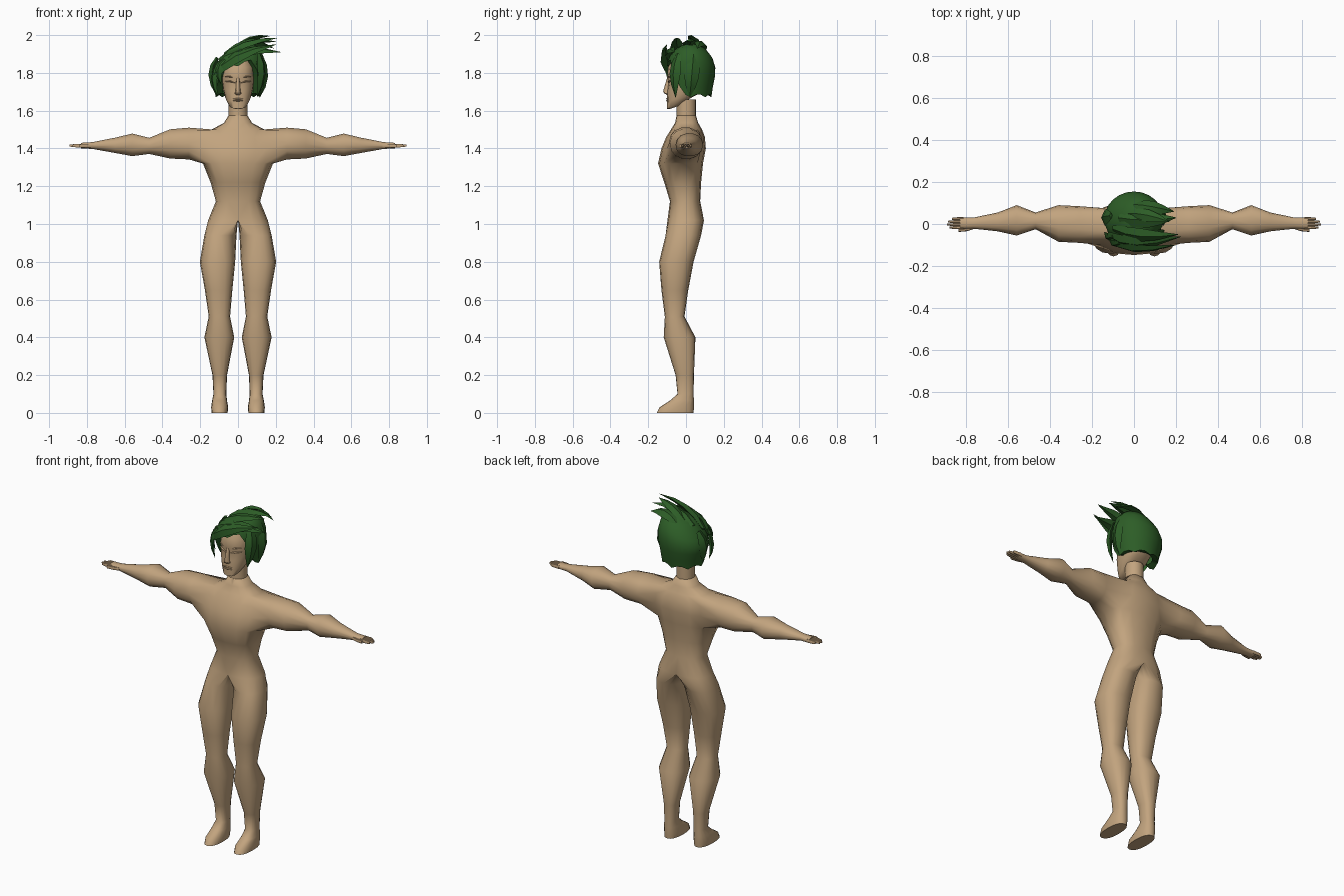
import bpy, bmesh, math
from mathutils import Vector

if "Cube" in bpy.data.objects:
    bpy.data.objects.remove(bpy.data.objects["Cube"])


def material(name, colour):
    mat = bpy.data.materials.new(name)
    mat.use_nodes = True
    mat.diffuse_color = (*colour, 1)
    mat.node_tree.nodes["Principled BSDF"].inputs["Base Color"].default_value = (*colour, 1)
    return mat


skin = material("tan skin", (.54, .37, .21))
green = material("dark green hair", (.026, .11, .02))


def rounded(count, power):
    """Unit rounded-square outline as (cos, sin) pairs; power 1 is a circle."""
    for k in range(count):
        a = math.tau * k / count
        c, s = math.cos(a), math.sin(a)
        yield (math.copysign(abs(c) ** power, c) if abs(c) > 1e-6 else 0,
               math.copysign(abs(s) ** power, s) if abs(s) > 1e-6 else 0)


def level_ring(z, x_in, x_out, y_front, y_back, count=16, power=.85, tilt=0):
    """Horizontal cross-section, optionally rising towards the back."""
    cx, rx = (x_in + x_out) / 2, (x_out - x_in) / 2
    cy, ry = (y_front + y_back) / 2, (y_back - y_front) / 2
    return [Vector((cx + rx * c, cy + ry * s, z + tilt * ry * s))
            for c, s in rounded(count, power)]


def cross_ring(x, z_low, z_high, y_front, y_back, count=14, power=.9):
    """Cross-section facing sideways, for limbs that run along x."""
    cz, rz = (z_low + z_high) / 2, (z_high - z_low) / 2
    cy, ry = (y_front + y_back) / 2, (y_back - y_front) / 2
    return [Vector((x, cy + ry * c, cz + rz * s)) for c, s in rounded(count, power)]


def loft(bm, rings, cap_start=True, cap_end=True):
    """Skin a list of equal rings; returns vertex rows and face rows."""
    rows = [[bm.verts.new(p) for p in ring] for ring in rings]
    faces = []
    for low, high in zip(rows, rows[1:]):
        n = len(low)
        faces.append([bm.faces.new((low[k], low[(k + 1) % n], high[(k + 1) % n], high[k]))
                      for k in range(n)])
    if cap_start:
        bm.faces.new(rows[0][::-1])
    if cap_end:
        bm.faces.new(rows[-1])
    return rows, faces


def finish(bm, name, mat, mirrored=False, angle=60):
    bmesh.ops.recalc_face_normals(bm, faces=bm.faces[:])
    mesh = bpy.data.meshes.new(name)
    bm.to_mesh(mesh)
    bm.free()
    mesh.materials.append(mat)
    obj = bpy.data.objects.new(name, mesh)
    bpy.context.collection.objects.link(obj)
    bpy.ops.object.select_all(action='DESELECT')
    obj.select_set(True)
    bpy.context.view_layer.objects.active = obj
    bpy.ops.object.shade_smooth_by_angle(angle=math.radians(angle))
    if mirrored:
        obj.modifiers.new("Mirror", 'MIRROR').merge_threshold = .0005
    return obj


# Half body: foot, leg, pelvis and torso as one skin (z, inner x, outer x, front y, back y)
bm = bmesh.new()
leg = [(0, .055, .14, -.155, .04), (.03, .052, .142, -.14, .042), (.065, .058, .137, -.085, .042),
       (.1, .062, .13, -.045, .04), (.2, .058, .135, -.055, .042), (.4, .02, .178, -.118, .05),
       (.51, .042, .155, -.112, -.008), (.65, .03, .175, -.13, .012), (.8, .015, .202, -.142, .04),
       (.94, .008, .178, -.108, .08)]
# Torso levels (z, half width, front y, back y) centred on the mirror plane
torso = [(1.02, .158, -.098, .095), (1.12, .117, -.085, .075), (1.22, .145, -.115, .08),
         (1.32, .185, -.148, .09), (1.4, .2, -.13, .105), (1.46, .19, -.105, .1),
         (1.5, .14, -.08, .085), (1.535, .075, -.058, .065), (1.575, .05, -.05, .052)]
rings = [level_ring(*row) for row in leg]
rings += [level_ring(z, -w, w, f, b, power=.8) for z, w, f, b in torso]
for ring in rings:
    for p in ring:
        p.x = max(p.x, 0)
rows, faces = loft(bm, rings)

# Open the side of the chest and bridge the arm into it
first = len(leg) + 3
hole = [faces[r][k] for r in range(first, first + 3) for k in (14, 15, 0, 1)]
rim = [e for e in {e for f in hole for e in f.edges}
       if sum(f in hole for f in e.link_faces) == 1]
bmesh.ops.delete(bm, geom=hole, context='FACES')
arm = [(.26, 1.34, 1.512, -.09, .085), (.36, 1.345, 1.503, -.085, .09),
       (.47, 1.37, 1.457, -.025, .055), (.56, 1.358, 1.48, -.055, .09),
       (.65, 1.375, 1.458, -.035, .055), (.77, 1.397, 1.434, -.022, .03),
       (.83, 1.4, 1.43, -.024, .032)]
arm_rows, _ = loft(bm, [cross_ring(*row) for row in arm], cap_start=False)
start = arm_rows[0]
arm_edges = [bm.edges.get((start[k], start[k - 1])) for k in range(len(start))]
bmesh.ops.bridge_loops(bm, edges=rim + arm_edges)
inner = [f for f in bm.faces if all(abs(v.co.x) < 1e-5 for v in f.verts)]
bmesh.ops.delete(bm, geom=inner, context='FACES')
finish(bm, "body", skin, mirrored=True, angle=75)

# Fingers and thumb
bm = bmesh.new()
for k, tip in enumerate((.88, .892, .888, .87)):
    y = -.017 + k * .014
    loft(bm, [cross_ring(x, 1.415 - t, 1.415 + t, y - t * .7, y + t * .7, 6)
              for x, t in ((.815, .011), (.86, .01), (tip, .006))])
loft(bm, [cross_ring(x, 1.405, 1.423, y - .007, y + .007, 6)
          for x, y in ((.765, -.017), (.8, -.028), (.838, -.031))])
finish(bm, "fingers", skin, mirrored=True)

# Neck
bm = bmesh.new()
loft(bm, [level_ring(z, -.05, .05, -.05, .053, power=1) for z in (1.56, 1.66)])
finish(bm, "neck", skin)

# Head (z, half width, front y, back y, rise towards the back)
bm = bmesh.new()
skull = [(1.62, .03, -.088, -.02, .35), (1.637, .05, -.1, .02, .45), (1.67, .068, -.1, .07, .25),
         (1.715, .08, -.1, .105, .1), (1.752, .086, -.093, .115, 0), (1.775, .086, -.1, .118, 0),
         (1.83, .085, -.095, .115, 0), (1.89, .06, -.06, .085, 0)]
loft(bm, [level_ring(z, -w, w, f, b, tilt=t) for z, w, f, b, t in skull])
finish(bm, "head", skin)

# Face details: nose, lips, then brows and eyelids
bm = bmesh.new()
loft(bm, [level_ring(z, -w, w, f, -.08, 8) for z, w, f in
          ((1.683, .012, -.1), (1.692, .018, -.116), (1.703, .013, -.121), (1.775, .008, -.1))])
for z in (1.653, 1.663):
    loft(bm, [cross_ring(x, z - t, z + t, -.1 - t, -.09, 6)
              for x, t in ((-.027, .001), (0, .005), (.027, .001))])
finish(bm, "nose_and_lips", skin)
bm = bmesh.new()
for z, t in ((1.778, .006), (1.753, .005)):
    loft(bm, [cross_ring(x, z + lift - s * t, z + lift + s * t, y - s * t, y + .02, 6)
              for x, y, lift, s in ((.014, -.092, -.006, .3), (.04, -.09, .002, 1),
                                    (.068, -.07, .002, .3))])
finish(bm, "brows_and_eyelids", skin, mirrored=True)

# Hair cap: a slanted dome whose lower edge opens over the face
SEGMENTS, CROWN, WIDEST = 24, 1.945, 1.8


def hair_edge(a):
    off_front = abs((math.degrees(a) + 90 + 180) % 360 - 180)
    blend = min(1, max(0, (off_front - 38) / 30))
    return 1.85 - .165 * blend


def hair_point(a, t, shrink=1):
    z = CROWN - (CROWN - hair_edge(a)) * t
    if z > WIDEST:
        r = max(0, 1 - ((z - WIDEST) / (CROWN - WIDEST)) ** 2.2) ** .5
    else:
        r = 1 - (WIDEST - z) * 1.5
    x, y = .143 * r * math.cos(a) * shrink, .025 + .132 * r * math.sin(a) * shrink
    lean = .36 * max(0, min(1, (z - 1.74) / .15))
    return Vector((x, y, z + lean * x))


bm = bmesh.new()
angles = [math.tau * k / SEGMENTS for k in range(SEGMENTS)]
cap = [[hair_point(a, t) for a in angles] for t in (.03, .12, .28, .45, .65, .85, 1)]
for k in range(0, SEGMENTS, 3):
    cap[-1][k].z -= .014
cap.append([hair_point(a, .97, .7) for a in angles])
loft(bm, cap, cap_end=False)
finish(bm, "hair_cap", green, angle=40)

# Hair locks: bent, flat, tapering tufts (root, bend, tip, width)
bm = bmesh.new()


def lock(root, bend, tip, width):
    root, bend, tip = Vector(root), Vector(bend), Vector(tip)
    rings = []
    for t, size in ((0, .45), (.25, .9), (.5, 1), (.75, .65), (1, .04)):
        p = root.lerp(bend, t).lerp(bend.lerp(tip, t), t)
        along = (bend - root).lerp(tip - bend, t).normalized()
        out = p - Vector((0, .03, 1.78))
        out = (out - along * out.dot(along)).normalized()
        side = along.cross(out) * width * size
        out *= width * .45 * size
        rings.append([p + side, p + out, p - side, p - out])
    loft(bm, rings)


# Swept fringe with tips flying to the left
lock((-.13, -.06, 1.78), (-.05, -.15, 1.9), (.2, -.1, 1.95), .035)
lock((-.12, -.05, 1.83), (-.02, -.12, 1.95), (.225, -.06, 1.91), .04)
lock((-.1, -.02, 1.87), (.02, -.07, 1.97), (.21, -.05, 1.985), .035)
lock((-.07, .03, 1.9), (.05, .01, 1.99), (.2, .03, 1.965), .04)
lock((-.03, .05, 1.92), (.06, .05, 2), (.17, .01, 1.995), .03)
lock((0, .09, 1.92), (.08, .08, 1.985), (.19, .06, 1.93), .035)
# Tufts framing the face and the flared side
lock((-.1, -.06, 1.86), (-.15, -.06, 1.77), (-.105, -.065, 1.675), .028)
lock((-.07, -.09, 1.87), (-.12, -.1, 1.82), (-.09, -.085, 1.74), .025)
lock((.11, -.04, 1.9), (.145, -.07, 1.8), (.1, -.055, 1.67), .035)
lock((-.11, .04, 1.88), (-.165, .03, 1.8), (-.115, .02, 1.68), .04)
lock((.12, .04, 1.9), (.165, .03, 1.78), (.115, .02, 1.67), .04)
finish(bm, "hair_locks", green, angle=40)
